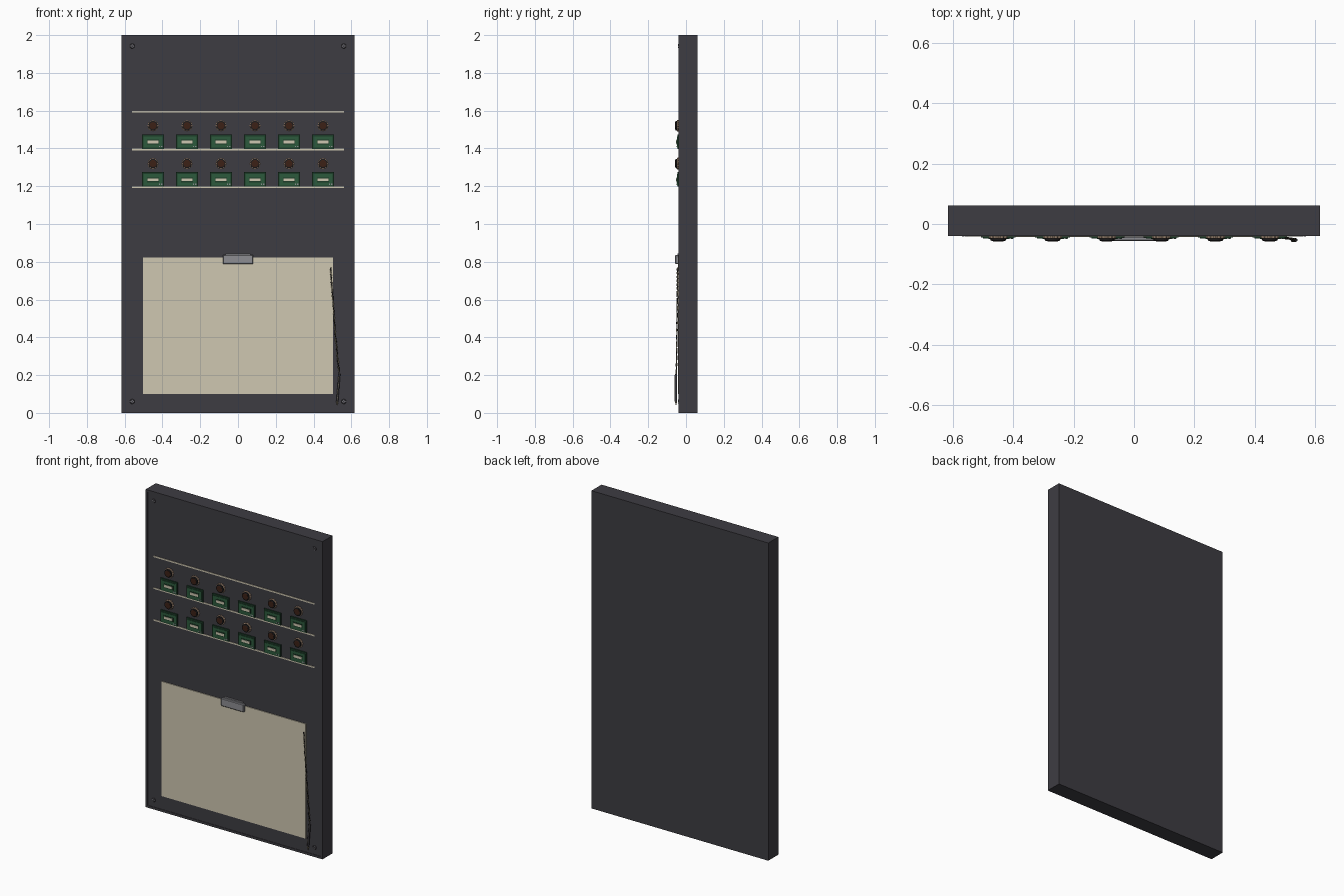
import bpy, bmesh, math
from mathutils import Vector, Matrix

old = bpy.data.objects.get("Cube")
if old:
    bpy.data.objects.remove(old)


def material(name, rgb):
    m = bpy.data.materials.new(name)
    m.use_nodes = True
    m.diffuse_color = (*rgb, 1)
    bsdf = next(n for n in m.node_tree.nodes if n.type == 'BSDF_PRINCIPLED')
    bsdf.inputs["Base Color"].default_value = (*rgb, 1)
    return m


charcoal = material("charcoal", (0.048, 0.046, 0.055))
cream = material("cream paper", (0.62, 0.57, 0.44))
green = material("board green", (0.025, 0.10, 0.045))
dark_green = material("dark green", (0.012, 0.045, 0.022))
steel = material("steel", (0.27, 0.27, 0.29))
brass = material("pale copper", (0.48, 0.33, 0.23))
brown = material("dark brown", (0.045, 0.015, 0.008))
black = material("black", (0.012, 0.011, 0.012))
twine = material("twine", (0.36, 0.31, 0.20))

FACE = -0.038  # front plane of the board


def finish(name, bm, mat, smooth=False):
    mesh = bpy.data.meshes.new(name)
    bmesh.ops.recalc_face_normals(bm, faces=bm.faces)
    bm.to_mesh(mesh)
    bm.free()
    mesh.materials.append(mat)
    for p in mesh.polygons:
        p.use_smooth = smooth
    ob = bpy.data.objects.new(name, mesh)
    bpy.context.collection.objects.link(ob)
    return ob


def box(name, mat, x, z, w, h, front, back=FACE, bevel=0):
    """Block centred on x, z with its front and back at given y."""
    bm = bmesh.new()
    bmesh.ops.create_cube(bm, size=1)
    bmesh.ops.scale(bm, vec=(w, back - front, h), verts=bm.verts)
    bmesh.ops.translate(bm, vec=(x, (front + back) / 2, z), verts=bm.verts)
    if bevel:
        bmesh.ops.bevel(bm, geom=bm.edges[:], offset=bevel, segments=1, affect='EDGES')
    return finish(name, bm, mat)


def lathe(name, mat, x, z, profile, sides=20, scallop=0):
    """Turn (radius, y) points about the y axis; optional toothed rim."""
    bm = bmesh.new()
    rings = []
    for r, y in profile:
        ring = []
        for i in range(sides):
            a = math.tau * i / sides
            rr = r * (1 - scallop * (i % 2))
            ring.append(bm.verts.new((x + rr * math.cos(a), y, z + rr * math.sin(a))))
        rings.append(ring)
    for a, b in zip(rings, rings[1:]):
        for i in range(sides):
            j = (i + 1) % sides
            bm.faces.new((a[i], a[j], b[j], b[i]))
    bm.faces.new(rings[0])
    bm.faces.new(rings[-1])
    return finish(name, bm, mat)


def tube(name, mat, points, radius):
    curve = bpy.data.curves.new(name, 'CURVE')
    curve.dimensions = '3D'
    curve.bevel_depth = radius
    curve.bevel_resolution = 1
    curve.use_fill_caps = True
    sp = curve.splines.new('POLY')
    sp.points.add(len(points) - 1)
    for p, co in zip(sp.points, points):
        p.co = (*co, 1)
    curve.materials.append(mat)
    ob = bpy.data.objects.new(name, curve)
    bpy.context.collection.objects.link(ob)
    return ob


# Board with a very shallow recessed front inside a narrow rim
board = box("board", charcoal, 0, 1, 1.232, 2, FACE - 0.001, 0.061)
bm = bmesh.new()
bm.from_mesh(board.data)
front = [f for f in bm.faces if f.normal.y < -0.9]
bmesh.ops.inset_region(bm, faces=front, thickness=0.02)
bmesh.ops.inset_region(bm, faces=front, thickness=0.001, depth=-0.002)
bm.to_mesh(board.data)
bm.free()

# Cream divider rails
for n, z in enumerate((1.594, 1.394, 1.194)):
    box(f"rail_{n + 1}", cream, 0, z, 1.12, 0.009, FACE - 0.003)

# Two rows of jacks and little circuit boxes
for row, base in enumerate((1.4, 1.2)):
    for col in range(6):
        x = -0.45 + 0.18 * col
        tag = f"{row + 1}_{col + 1}"
        z = base + 0.12
        lathe(f"jack_flange_{tag}", brass, x, z,
              [(0.031, FACE), (0.031, -0.046), (0.026, -0.048)], 24, 0.14)
        lathe(f"jack_collar_{tag}", black, x, z,
              [(0.025, FACE), (0.025, -0.054), (0.022, -0.056)], 16)
        lathe(f"jack_socket_{tag}", brown, x, z,
              [(0.019, FACE), (0.019, -0.057), (0.015, -0.0575)], 16)
        z = base + 0.036
        box(f"circuit_edge_{tag}", dark_green, x, z, 0.116, 0.076, -0.045)
        box(f"circuit_face_{tag}", green, x, z - 0.002, 0.102, 0.06, -0.048)
        box(f"connector_rim_{tag}", dark_green, x, z - 0.002, 0.066, 0.026, -0.050)
        box(f"connector_{tag}", cream, x, z - 0.002, 0.056, 0.015, -0.052)
        for k in range(2):
            box(f"solder_pad_{tag}_{k}", steel, x + 0.034 + 0.012 * k,
                z - 0.026, 0.007, 0.007, -0.0495)

# Paper sheet and its clip
box("paper_sheet", cream, 0, 0.462, 1.004, 0.722, FACE - 0.005)
box("clip_body", steel, 0, 0.812, 0.16, 0.05, -0.057, bevel=0.004)
box("clip_lip", steel, 0, 0.839, 0.13, 0.01, -0.046)

# Corner screws: disc with a raised cross
for sx in (-1, 1):
    for z in (0.06, 1.942):
        side = ("left" if sx > 0 else "right") + ("_top" if z > 1 else "_bottom")
        x = 0.56 * sx
        lathe(f"screw_{side}", charcoal, x, z, [(0.013, FACE), (0.011, -0.0405)], 12)
        for dx, dz in ((1, 0), (-1, 0), (0, 1), (0, -1)):
            w, h = (0.006, 0.004) if dx else (0.004, 0.006)
            box(f"screw_mark_{side}", steel, x + dx * 0.007, z + dz * 0.007, w, h, -0.0415)

# Twine hanging beside the paper: two thin strands wound round each other
path = [Vector(p) for p in ((0.49, -0.045, 0.77), (0.498, -0.046, 0.65),
                            (0.515, -0.048, 0.42), (0.536, -0.051, 0.2))]
strands = {"twine_light": (twine, 0), "twine_dark": (black, math.pi)}
for name, (mat, phase) in strands.items():
    pts = []
    for s, (a, b) in enumerate(zip(path, path[1:])):
        for i in range(24):
            t = phase + math.tau * i / 8
            twist = Vector((math.cos(t), math.sin(t), 0)) * 0.0022
            pts.append(a.lerp(b, i / 24) + twist)
    pts.append(path[-1])
    tube(name, mat, pts, 0.0023)

# Pencil on the end of the twine
tube("pencil_body", charcoal, [(0.537, -0.053, 0.205), (0.525, -0.053, 0.06)], 0.006)
tube("pencil_stripe", twine, [(0.535, -0.0585, 0.2), (0.524, -0.0585, 0.06)], 0.0013)
tip = lathe("pencil_tip", twine, 0, 0, [(0.006, 0), (0.001, -0.02)], 8)
tip.matrix_world = (Matrix.Translation((0.525, -0.053, 0.06))
                    @ Matrix.Rotation(math.radians(90), 4, 'X'))
